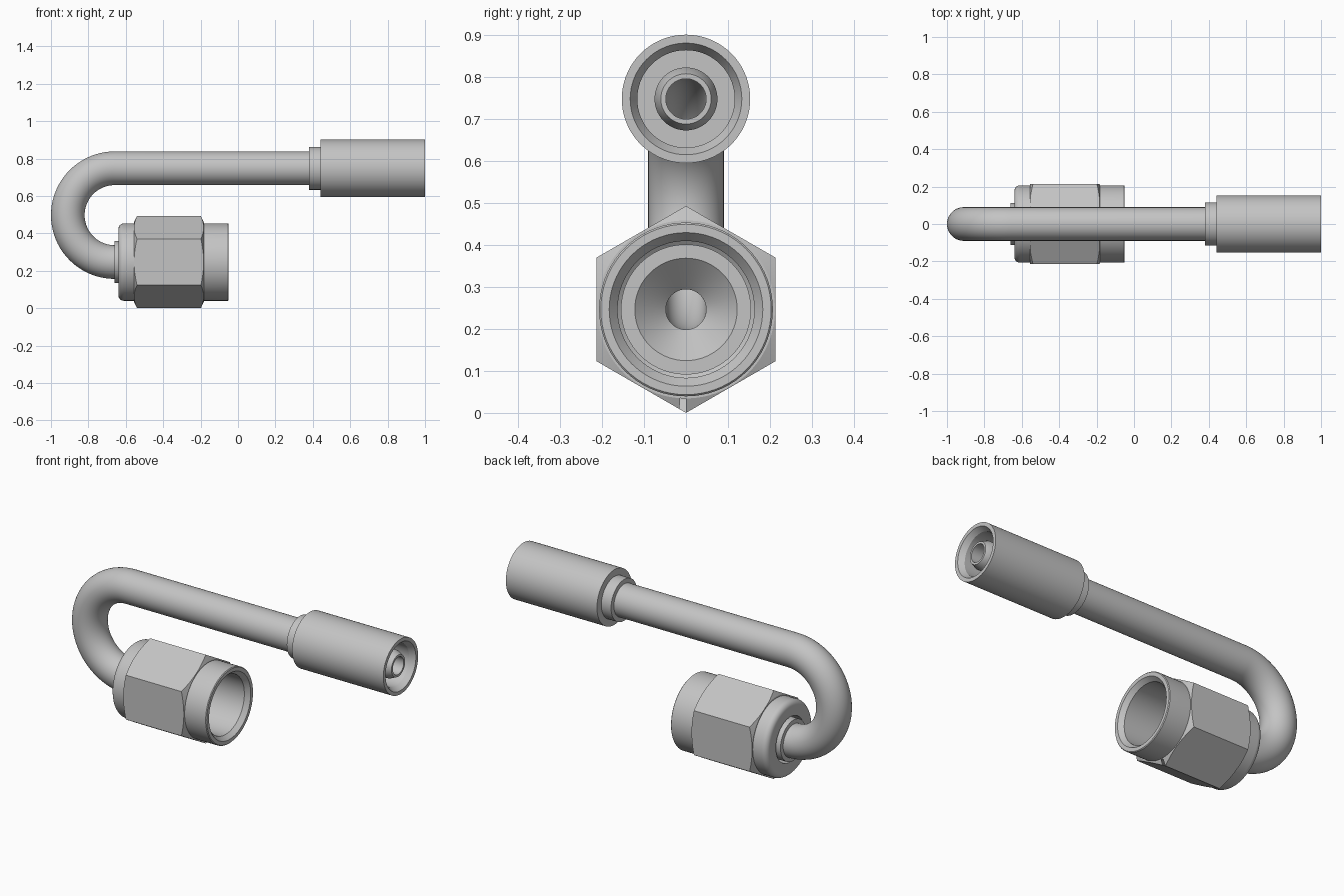
import bpy, bmesh, math
from mathutils import Vector

if "Cube" in bpy.data.objects:
    bpy.data.objects.remove(bpy.data.objects["Cube"])

steel = bpy.data.materials.new("light_grey_steel")
steel.diffuse_color = (0.55, 0.55, 0.55, 1)
steel.use_nodes = True
steel.node_tree.nodes["Principled BSDF"].inputs["Base Color"].default_value = steel.diffuse_color

LOW, HIGH = 0.2465, 0.748          # heights of the two parallel axes
TUBE_R, BORE_R = 0.09, 0.048
BEND_R = (HIGH - LOW) / 2
BEND_X = -1 + TUBE_R + BEND_R


def finish(name, bm):
    bmesh.ops.recalc_face_normals(bm, faces=bm.faces)
    me = bpy.data.meshes.new(name)
    bm.to_mesh(me)
    bm.free()
    me.materials.append(steel)
    me.shade_smooth()
    me.set_sharp_from_angle(angle=math.radians(24))
    ob = bpy.data.objects.new(name, me)
    bpy.context.collection.objects.link(ob)
    return ob


def skin(bm, rings, closed):
    """Bridge successive vertex rings with quads."""
    count = len(rings) if closed else len(rings) - 1
    for i in range(count):
        a, b = rings[i], rings[(i + 1) % len(rings)]
        n = len(a)
        for j in range(n):
            k = (j + 1) % n
            bm.faces.new((a[j], a[k], b[k], b[j]))


def lathe(name, profile, z, seg=72):
    """Revolve a closed (x, radius) profile about a horizontal axis at height z."""
    bm = bmesh.new()
    angles = [math.pi / 2 + math.tau * j / seg for j in range(seg)]
    rings = [[bm.verts.new((x, r * math.cos(a), z + r * math.sin(a))) for a in angles]
             for x, r in profile]
    skin(bm, rings, True)
    return finish(name, bm)


# Bent hollow tube: straight run, half-turn bend, short end
path = [(Vector((0.38, 0, HIGH)), math.pi / 2)]
for i in range(41):
    a = math.pi / 2 + math.pi * i / 40
    path.append((Vector((BEND_X + BEND_R * math.cos(a), 0,
                         LOW + BEND_R + BEND_R * math.sin(a))), a))
path.append((Vector((-0.65, 0, LOW)), 1.5 * math.pi))


def tube_ring(bm, centre, a, r, seg=48):
    out = Vector((math.cos(a), 0, math.sin(a)))
    side = Vector((0, 1, 0))
    return [bm.verts.new(centre + r * (math.cos(t) * out + math.sin(t) * side))
            for t in (math.tau * j / seg for j in range(seg))]


bm = bmesh.new()
outer = [tube_ring(bm, p, a, TUBE_R) for p, a in path]
inner = [tube_ring(bm, p, a, BORE_R) for p, a in reversed(path)]
skin(bm, outer + inner, True)
finish("bent_tube", bm)

# Hose sleeve with its collar, deep socket and inner nipple
lathe("hose_sleeve", [
    (0.38, BORE_R), (0.38, 0.115), (0.44, 0.115), (0.44, 0.153),
    (1.0, 0.153), (1.0, 0.133), (0.97, 0.116), (0.48, 0.116),
    (0.48, 0.075), (0.95, 0.075), (0.985, 0.06), (0.985, BORE_R)], HIGH)

# Flared seat inside the nut, with the collar showing behind it
lathe("flare_seat", [
    (-0.66, BORE_R), (-0.66, 0.113), (-0.53, 0.113), (-0.50, 0.155),
    (-0.42, 0.155), (-0.42, 0.122), (-0.49, BORE_R)], LOW)

# Round nut body with a rounded rear shoulder and chamfered mouth
shoulder = [(-0.61 - 0.03 * math.cos(t), 0.177 + 0.03 * math.sin(t))
            for t in (math.pi / 2 * i / 6 for i in range(7))]
lathe("nut_body", [(-0.64, 0.125)] + shoulder + [
    (-0.054, 0.207), (-0.05, 0.203), (-0.05, 0.183), (-0.075, 0.163),
    (-0.50, 0.163), (-0.53, 0.125)], LOW)

# Hexagon grip: a chamfered ring trimmed by a six-sided prism
grip = lathe("nut_hexagon", [
    (-0.555, 0.19), (-0.555, 0.215), (-0.538, 0.25), (-0.20, 0.25),
    (-0.183, 0.212), (-0.183, 0.19)], LOW, 96)
prism = lathe("hexagon_cutter", [
    (-0.7, 0.05), (-0.7, 0.2465), (0.0, 0.2465), (0.0, 0.05)], LOW, 6)
prism.hide_render = True
mod = grip.modifiers.new("hexagon", 'BOOLEAN')
mod.operation, mod.solver, mod.object = 'INTERSECT', 'EXACT', prism
bpy.context.view_layer.update()
dg = bpy.context.evaluated_depsgraph_get()
cut = bpy.data.meshes.new_from_object(grip.evaluated_get(dg))
grip.modifiers.clear()
grip.data = cut
cut.shade_smooth()
cut.set_sharp_from_angle(angle=math.radians(24))
bpy.data.objects.remove(prism)
